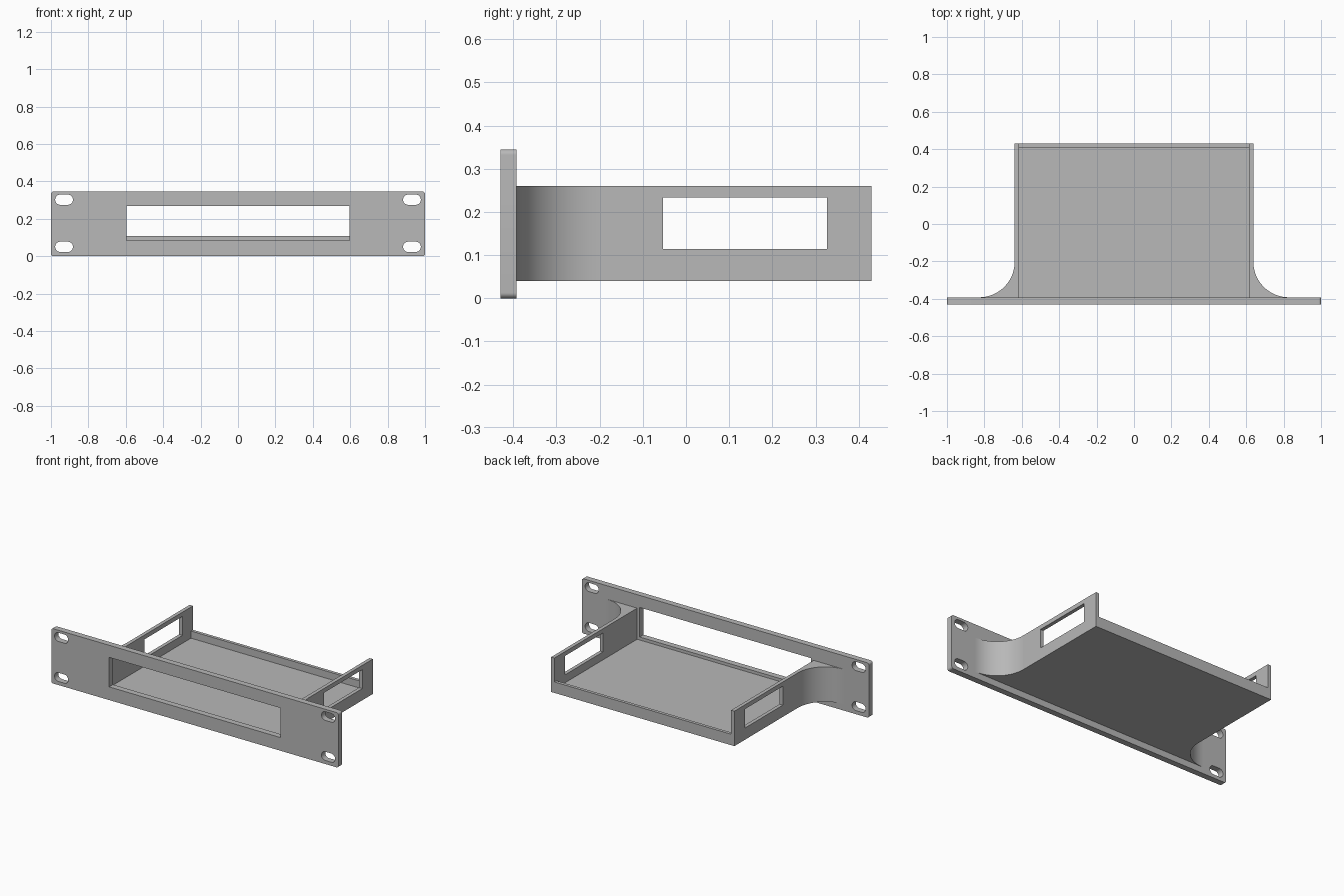
import bpy, bmesh, math
from mathutils import Vector

if "Cube" in bpy.data.objects:
    bpy.data.objects.remove(bpy.data.objects["Cube"])

grey = bpy.data.materials.new("plain grey")
grey.diffuse_color = (0.48, 0.48, 0.48, 1)
grey.use_nodes = True
grey.node_tree.nodes["Principled BSDF"].inputs["Base Color"].default_value = grey.diffuse_color

# Which world axes the 2D outline (u, v) and the extrusion depth w map to
FRONT = lambda u, v, w: (u, w, v)
SIDE = lambda u, v, w: (w, u, v)
PLAN = lambda u, v, w: (u, v, w)


def rect(u0, u1, v0, v1):
    return [(u0, v0), (u1, v0), (u1, v1), (u0, v1)]


def round_rect(cu, cv, w, h, r, n=8):
    pts = []
    for i, (su, sv) in enumerate([(1, 1), (-1, 1), (-1, -1), (1, -1)]):
        for k in range(n + 1):
            a = math.pi / 2 * (i + k / n)
            pts.append((cu + su * (w / 2 - r) + r * math.cos(a),
                        cv + sv * (h / 2 - r) + r * math.sin(a)))
    return pts


def prism(name, loops, place, w0, w1):
    """Extrude an outline (first loop) with holes (other loops) from w0 to w1."""
    bm = bmesh.new()
    edges = []
    for loop in loops:
        vs = [bm.verts.new(place(u, v, w0)) for u, v in loop]
        edges += [bm.edges.new((vs[i - 1], vs[i])) for i in range(len(vs))]
    normal = Vector(place(0, 0, 1))
    bmesh.ops.triangle_fill(bm, edges=edges, use_beauty=True, normal=normal)
    new = bmesh.ops.extrude_face_region(bm, geom=bm.faces[:], use_keep_orig=True)["geom"]
    bmesh.ops.translate(bm, vec=normal * (w1 - w0),
                        verts=[g for g in new if isinstance(g, bmesh.types.BMVert)])
    bmesh.ops.recalc_face_normals(bm, faces=bm.faces[:])
    mesh = bpy.data.meshes.new(name)
    bm.to_mesh(mesh)
    bm.free()
    mesh.materials.append(grey)
    ob = bpy.data.objects.new(name, mesh)
    bpy.context.collection.objects.link(ob)
    bpy.ops.object.select_all(action='DESELECT')
    ob.select_set(True)
    bpy.context.view_layer.objects.active = ob
    bpy.ops.object.shade_smooth_by_angle(angle=math.radians(30))
    return ob


BACK, PANEL = 0.43, -0.392      # rear end of tray, rear face of panel
LOW, HIGH = 0.04, 0.26          # tray bottom and wall top
INNER, OUTER = 0.615, 0.638     # wall faces

# Front panel with the wide opening and four mounting slots
slots = [round_rect(sx * 0.93, z, 0.095, 0.055, 0.027)
         for sx in (-1, 1) for z in (0.05, 0.302)]
prism("front_panel",
      [round_rect(0, 0.1725, 2, 0.345, 0.013), rect(-0.597, 0.597, 0.083, 0.269)] + slots,
      FRONT, -0.43, PANEL)

# Tray floor with raised rear lip
prism("tray_floor",
      [[(PANEL, LOW), (BACK, LOW), (BACK, 0.109), (0.41, 0.109),
        (0.41, 0.064), (PANEL, 0.064)]],
      SIDE, -INNER, INNER)

# Side walls with windows, and curved gussets blending into the panel
R = 0.19
for s, label in ((-1, "left"), (1, "right")):
    x0, x1 = sorted((s * INNER, s * OUTER))
    prism(label + "_wall",
          [rect(PANEL, BACK, LOW, HIGH), rect(-0.053, 0.326, 0.114, 0.233)],
          SIDE, x0, x1)
    arc = [(s * (OUTER + R - R * math.cos(a)), PANEL + R - R * math.sin(a))
           for a in (math.pi / 2 * k / 24 for k in range(25))]
    prism(label + "_gusset", [[(s * OUTER, PANEL)] + arc], PLAN, LOW, HIGH)
